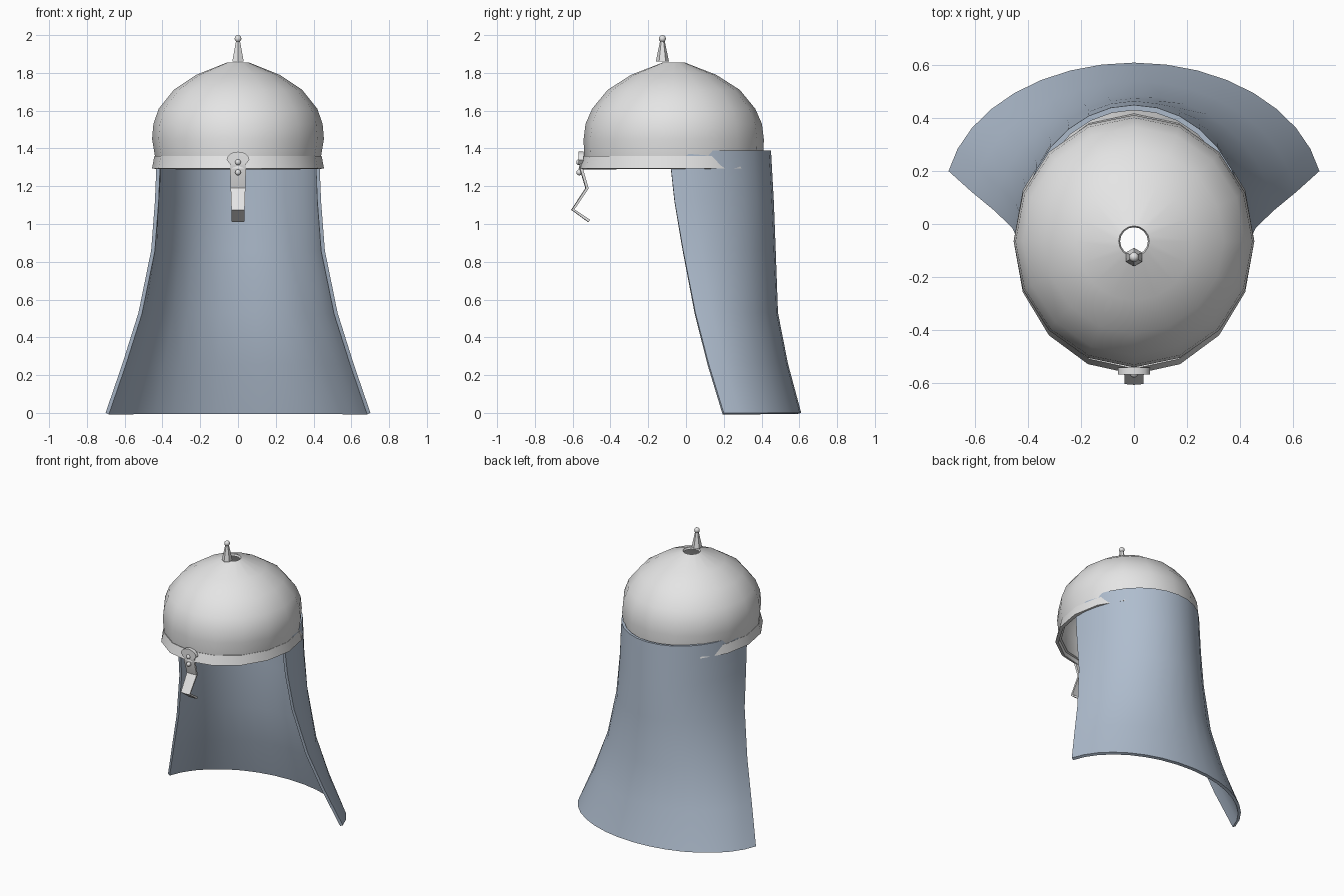
import bpy, bmesh, math
from mathutils import Matrix, Vector

cube = bpy.data.objects.get("Cube")
if cube:
    bpy.data.objects.remove(cube, do_unlink=True)


def material(name, rgb):
    m = bpy.data.materials.new(name)
    m.use_nodes = True
    m.diffuse_color = (*rgb, 1)
    m.node_tree.nodes["Principled BSDF"].inputs["Base Color"].default_value = (*rgb, 1)
    return m


steel = material("pale_steel", (0.78, 0.78, 0.78))
mail = material("blue_grey_mail", (0.43, 0.51, 0.62))


def finish(bm, name, mat, thickness=0, angle=40):
    """Turn a bmesh into an object, thicken it inwards and smooth it."""
    mesh = bpy.data.meshes.new(name)
    bm.to_mesh(mesh)
    bm.free()
    mesh.materials.append(mat)
    ob = bpy.data.objects.new(name, mesh)
    bpy.context.collection.objects.link(ob)
    bpy.ops.object.select_all(action='DESELECT')
    ob.select_set(True)
    bpy.context.view_layer.objects.active = ob
    if thickness:
        mod = ob.modifiers.new("thickness", 'SOLIDIFY')
        mod.thickness = thickness
        mod.offset = -1
        bpy.ops.object.modifier_apply(modifier=mod.name)
    bpy.ops.object.shade_smooth_by_angle(angle=math.radians(angle))
    return ob


def loft(rows, closed=False):
    """Skin rows of points; rows rise and points run anticlockwise."""
    bm = bmesh.new()
    grid = [[bm.verts.new(p) for p in row] for row in rows]
    n = len(grid[0])
    for low, high in zip(grid, grid[1:]):
        for j in range(n if closed else n - 1):
            k = (j + 1) % n
            bm.faces.new((low[j], low[k], high[k], high[j]))
    return bm


def arc(rx, ry, cy, z, start, end, steps):
    angles = [start + (end - start) * i / steps for i in range(steps + 1)]
    return [(rx * math.cos(a), cy + ry * math.sin(a), z) for a in angles]


def bowl(name, levels, thickness):
    rows = [arc(rx, ry, -0.065, z, 0, math.tau, 16)[:-1] for z, rx, ry in levels]
    return finish(loft(rows, True), name, steel, thickness)


# Bowl of the helmet, open at the crown
bowl("helmet_dome", [(1.31, 0.435, 0.47), (1.36, 0.44, 0.475), (1.45, 0.455, 0.477),
                     (1.53, 0.448, 0.467), (1.61, 0.42, 0.432), (1.71, 0.34, 0.35),
                     (1.79, 0.22, 0.225), (1.855, 0.058, 0.058)], 0.015)

# Flared band around the brim
bowl("brim_band", [(1.295, 0.455, 0.503), (1.36, 0.443, 0.482)], 0.022)

# Neck guard: height, half width, arc centre, back and front edge
guard_levels = [(0, 0.715, 0.10, 0.61, 0.20), (0.26, 0.62, 0.04, 0.54, 0.12),
                (0.53, 0.53, 0.0, 0.487, 0.05), (0.86, 0.46, -0.03, 0.475, -0.015),
                (1.12, 0.44, -0.05, 0.465, -0.06), (1.39, 0.43, -0.05, 0.45, -0.09)]
rows = []
for z, rx, cy, back, edge in guard_levels:
    a = math.asin((edge - cy) / (back - cy))
    rows.append(arc(rx, back - cy, cy, z, a, math.pi - a, 16))
finish(loft(rows), "neck_guard", mail, 0.02, 60)

# Spike and its ball on the crown
bm = bmesh.new()
bmesh.ops.create_cone(bm, cap_ends=True, segments=6, radius1=0.035, radius2=0.012,
                      depth=0.11, matrix=Matrix.Translation((0, -0.125, 1.915)))
finish(bm, "crown_spike", steel)


def ball(name, radius, place):
    bm = bmesh.new()
    bmesh.ops.create_uvsphere(bm, u_segments=10, v_segments=6, radius=radius,
                              matrix=Matrix.Translation(place))
    finish(bm, name, steel, 0, 60)


ball("spike_ball", 0.019, (0, -0.125, 1.981))

# Bent nose guard strip
path = [(-0.516, 1.01, 0.033), (-0.605, 1.075, 0.035), (-0.53, 1.19, 0.039),
        (-0.56, 1.29, 0.042), (-0.562, 1.35, 0.042)]
strip = [[(-w, y, z), (0, y - 0.003, z), (w, y, z)] for y, z, w in path]
finish(loft(strip), "nose_guard", steel, 0.015, 25)

# Rounded head plate of the nose guard
bm = bmesh.new()
outline = [(0.06 * math.cos(t), 1.34 + 0.043 * math.sin(t))
           for t in [math.pi * i / 8 for i in range(9)]]
outline += [(-0.04, 1.315), (0.04, 1.315)]
bm.faces.new([bm.verts.new((x, -0.568, z)) for x, z in outline])
finish(bm, "nose_guard_head", steel, 0.025)

# Rivets
for name, z in (("upper_rivet", 1.327), ("lower_rivet", 1.273)):
    ball(name, 0.016, (0, -0.565, z))
